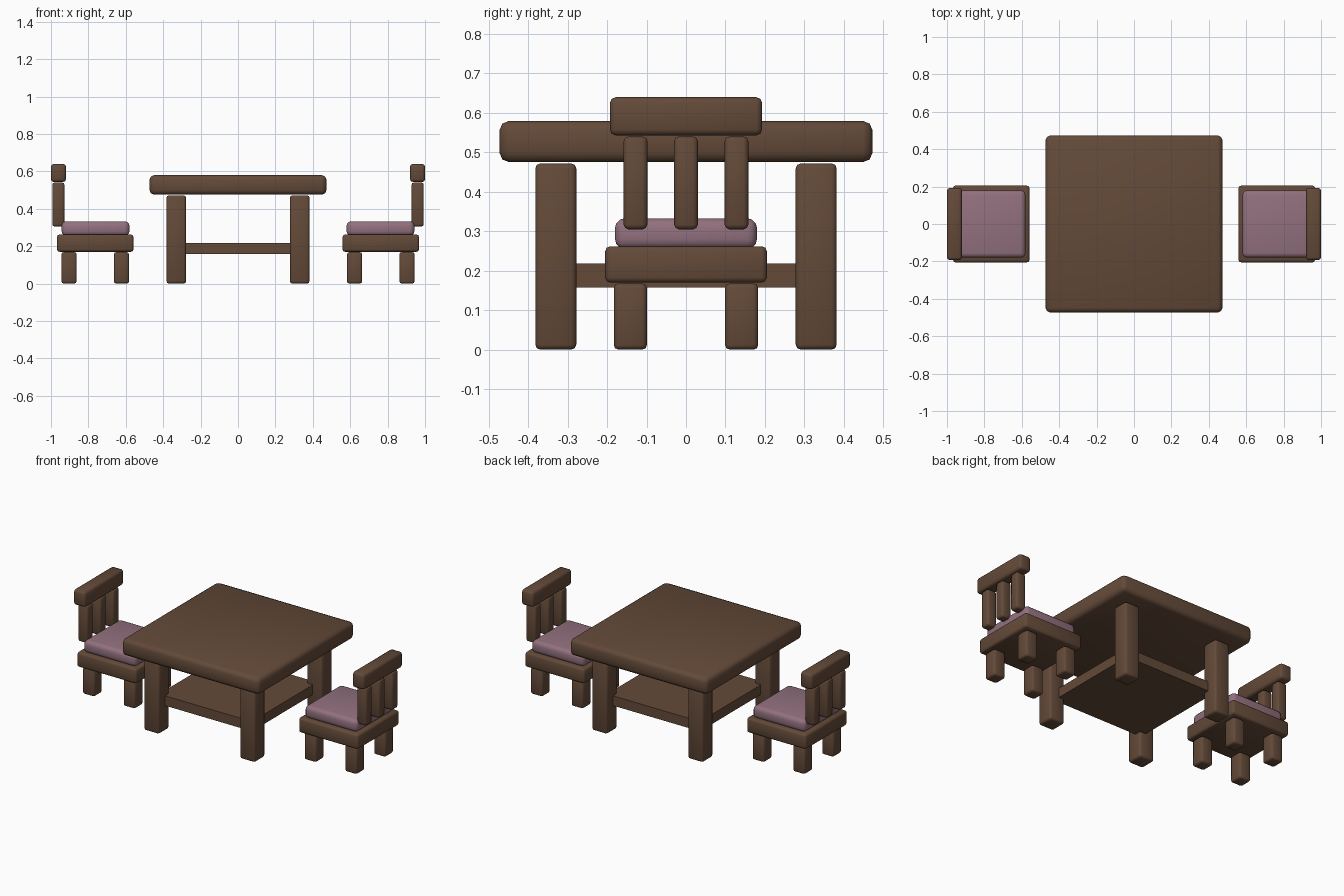
import bpy
import bmesh
from mathutils import Vector

cube = bpy.data.objects.get("Cube")
if cube:
    bpy.data.objects.remove(cube, do_unlink=True)


def make_material(name, rgb):
    mat = bpy.data.materials.new(name)
    mat.use_nodes = True
    colour = (*rgb, 1.0)
    mat.diffuse_color = colour
    mat.node_tree.nodes["Principled BSDF"].inputs["Base Color"].default_value = colour
    return mat


wood = make_material("brown wood", (0.125, 0.068, 0.04))
fabric = make_material("mauve fabric", (0.29, 0.165, 0.21))


def block(name, low, high, mat=wood, bevel=0.0, segments=2):
    """Box between two corners, with softly rounded edges."""
    low, high = Vector(low), Vector(high)
    size, centre = high - low, (low + high) / 2
    bm = bmesh.new()
    bmesh.ops.create_cube(bm, size=1)
    bmesh.ops.scale(bm, vec=size, verts=bm.verts)
    if bevel:
        bmesh.ops.bevel(bm, geom=bm.edges[:], offset=bevel, segments=segments,
                        profile=0.5, affect='EDGES', clamp_overlap=True)
        for face in bm.faces:
            face.smooth = True
    mesh = bpy.data.meshes.new(name)
    bm.to_mesh(mesh)
    bm.free()
    mesh.materials.append(mat)
    obj = bpy.data.objects.new(name, mesh)
    obj.location = centre
    bpy.context.collection.objects.link(obj)
    return obj


def span(a, b, side):
    """Range a..b, mirrored to the given side of zero."""
    return sorted((a * side, b * side))


# Table
block("table_top", (-0.473, -0.473, 0.475), (0.473, 0.473, 0.58), bevel=0.025)
block("table_shelf", (-0.32, -0.32, 0.157), (0.32, 0.32, 0.218))
for sx, x_name in ((1, "left"), (-1, "right")):
    for sy, y_name in ((-1, "front"), (1, "back")):
        x0, x1 = span(0.278, 0.382, sx)
        y0, y1 = span(0.278, 0.382, sy)
        block(f"table_leg_{y_name}_{x_name}", (x0, y0, 0), (x1, y1, 0.472), bevel=0.013)

# Two chairs facing the table
for side, name in ((1, "left_chair"), (-1, "right_chair")):
    x0, x1 = span(0.559, 0.968, side)
    block(f"{name}_seat", (x0, -0.205, 0.17), (x1, 0.205, 0.262), bevel=0.013)
    x0, x1 = span(0.58, 0.943, side)
    block(f"{name}_cushion", (x0, -0.18, 0.255), (x1, 0.18, 0.333),
          mat=fabric, bevel=0.025, segments=3)

    # Short legs
    for place, a, b in (("inner", 0.583, 0.664), ("outer", 0.863, 0.944)):
        for sy, y_name in ((-1, "front"), (1, "back")):
            x0, x1 = span(a, b, side)
            y0, y1 = span(0.099, 0.183, sy)
            block(f"{name}_leg_{place}_{y_name}", (x0, y0, 0), (x1, y1, 0.168), bevel=0.012)

    # Backrest
    x0, x1 = span(0.928, 0.993, side)
    for i in (-1, 0, 1):
        y = i * 0.128
        block(f"{name}_slat_{i + 2}", (x0, y - 0.03, 0.305), (x1, y + 0.03, 0.54), bevel=0.012)
    x0, x1 = span(0.92, 1.0, side)
    block(f"{name}_top_rail", (x0, -0.193, 0.543), (x1, 0.193, 0.64), bevel=0.015)
